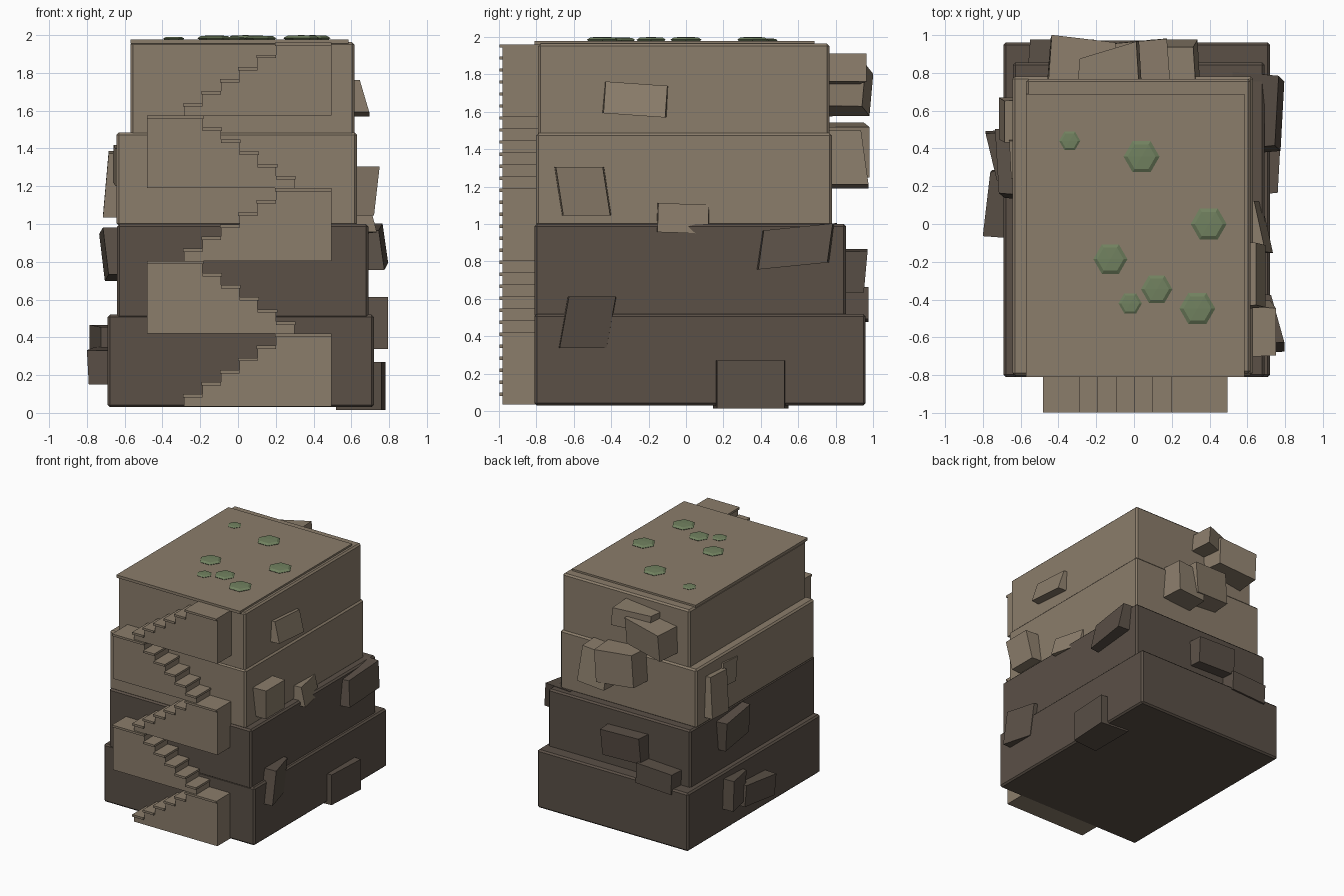
import bpy, bmesh, math
from mathutils import Vector

if "Cube" in bpy.data.objects:
    bpy.data.objects.remove(bpy.data.objects["Cube"])


def material(name, rgb):
    m = bpy.data.materials.new(name)
    m.diffuse_color = (*rgb, 1)
    m.use_nodes = True
    m.node_tree.nodes["Principled BSDF"].inputs["Base Color"].default_value = m.diffuse_color
    return m


TAN = material("tan_stone", (0.258, 0.205, 0.147))
DARK = material("dark_stone", (0.103, 0.080, 0.062))
GREEN = material("moss_green", (0.165, 0.220, 0.115))


def finish(name, bm, mat):
    bmesh.ops.recalc_face_normals(bm, faces=bm.faces)
    me = bpy.data.meshes.new(name)
    bm.to_mesh(me)
    bm.free()
    me.materials.append(mat)
    ob = bpy.data.objects.new(name, me)
    bpy.context.collection.objects.link(ob)
    return ob


def add_box(bm, lo, hi):
    lo, hi = Vector(lo), Vector(hi)
    for v in bmesh.ops.create_cube(bm, size=1)["verts"]:
        v.co = (lo + hi) / 2 + v.co * (hi - lo)


def box(name, lo, hi, mat, bevel=0):
    bm = bmesh.new()
    add_box(bm, lo, hi)
    ob = finish(name, bm, mat)
    if bevel:
        mod = ob.modifiers.new("bevel", 'BEVEL')
        mod.width, mod.segments = bevel, 1
    return ob


# Stacked cliff tiers and the top slab
box("tier_1", (-0.69, -0.81, 0.03), (0.72, 0.96, 0.52), DARK, 0.013)
box("tier_2", (-0.64, -0.81, 0.50), (0.69, 0.855, 1.00), DARK, 0.013)
box("tier_3", (-0.643, -0.80, 0.99), (0.63, 0.78, 1.485), TAN, 0.013)
box("tier_4", (-0.57, -0.79, 1.47), (0.617, 0.767, 1.963), TAN, 0.013)
box("top_slab", (-0.57, -0.81, 1.955), (0.585, 0.687, 1.978), TAN)

# Zigzag stairs: five flights, alternately mirrored
MID, RUN, FLIGHT = 0.007, 0.0975, 0.385
RISE = FLIGHT / 6
for f in range(5):
    base = 0.035 + f * FLIGHT
    side = 1 if f % 2 == 0 else -1
    blocks, treads = bmesh.new(), bmesh.new()
    for s in range(7):
        a = (s - 3) * RUN
        b = a + RUN * (2 if s == 6 else 1)
        top = base + min(s + 1, 6) * RISE
        xs = sorted((MID + side * a, MID + side * b))
        add_box(blocks, (xs[0], -0.981, base), (xs[1], -0.75, top - 0.018))
        if s == 6:
            continue
        if s == 5:
            b += 2 * RUN            # last tread also covers the landing
        xs = sorted((MID + side * (a - 0.006), MID + side * b))
        add_box(treads, (xs[0], -0.997, top - 0.018), (xs[1], -0.75, top))
    finish(f"stair_blocks_{f + 1}", blocks, TAN)
    finish(f"stair_treads_{f + 1}", treads, TAN)


# Skewed rocks growing out of a wall
def rock(name, axis, sign, mat, u, z, w, h, d, roll=0, yaw=0, pitch=0, lean=0):
    bm = bmesh.new()
    rings = []
    for depth, grow in ((0, 1), (-0.25, 1.12)):
        ring = []
        for su, sz in ((-1, -1), (1, -1), (1, 1), (-1, 1)):
            pu, pz = su * w / 2 * grow + sz * lean, sz * h / 2
            ru = u + pu * math.cos(roll) - pz * math.sin(roll)
            rz = z + pu * math.sin(roll) + pz * math.cos(roll)
            out = sign * (d + depth + (su * yaw + sz * pitch if depth == 0 else 0))
            ring.append(bm.verts.new((out, ru, rz) if axis == 'x' else (ru, out, rz)))
        rings.append(ring)
    bm.faces.new(rings[0])
    bm.faces.new(rings[1])
    for i in range(4):
        j = (i + 1) % 4
        bm.faces.new((rings[0][i], rings[0][j], rings[1][j], rings[1][i]))
    finish(name, bm, mat)


# Each rock: colour, along, height, width, tall, reach, roll, yaw, pitch, lean
right_rocks = [
    (TAN, -0.27, 1.665, 0.33, 0.17, 0.67, -0.07, 0.0, -0.025, 0.0),
    (TAN, -0.55, 1.175, 0.25, 0.26, 0.735, 0.0, 0.0, 0.015, -0.02),
    (TAN, -0.015, 1.03, 0.27, 0.155, 0.685, -0.03, -0.03, -0.02, 0.0),
    (DARK, 0.585, 0.88, 0.37, 0.205, 0.77, 0.1, 0.01, -0.015, 0.025),
    (DARK, -0.525, 0.475, 0.25, 0.275, 0.76, 0.0, -0.035, 0.0, 0.025),
    (DARK, 0.345, 0.143, 0.36, 0.255, 0.77, 0.0, 0.01, 0.0, 0.0),
]
left_rocks = [
    (TAN, 0.55, 1.21, 0.22, 0.34, 0.70, 0.05, 0.0, -0.015, 0.0),
    (TAN, 0.35, 1.31, 0.2, 0.2, 0.655, 0.1, 0.005, 0.0, 0.0),
    (DARK, 0.32, 0.84, 0.34, 0.25, 0.71, -0.1, 0.01, 0.015, 0.0),
    (DARK, 0.36, 0.335, 0.25, 0.25, 0.755, 0.05, 0.03, 0.0, 0.0),
    (DARK, 0.11, 0.25, 0.34, 0.18, 0.775, 0.05, -0.02, 0.005, 0.0),
]
back_rocks = [
    (TAN, -0.13, 1.82, 0.30, 0.15, 0.92, 0.1, 0.045, 0.0, 0.0),
    (TAN, -0.27, 1.715, 0.34, 0.22, 0.97, 0.15, -0.02, 0.01, 0.02),
    (TAN, 0.0, 1.395, 0.33, 0.27, 0.965, -0.07, 0.015, 0.0, 0.0),
    (TAN, 0.2, 1.345, 0.25, 0.29, 0.955, 0.08, 0.0, -0.02, 0.0),
    (DARK, -0.06, 0.75, 0.36, 0.22, 0.96, -0.03, 0.0, 0.01, 0.0),
    (DARK, -0.38, 0.57, 0.33, 0.17, 0.975, 0.05, 0.0, 0.0, 0.0),
]
for label, axis, sign, group in (("right", 'x', 1, right_rocks),
                                 ("left", 'x', -1, left_rocks),
                                 ("back", 'y', 1, back_rocks)):
    for i, (mat, *shape) in enumerate(group):
        rock(f"{label}_rock_{i + 1}", axis, sign, mat, *shape)

# Flat six-sided moss tufts on the top
tufts = [(-0.34, 0.44, 0.056), (0.04, 0.356, 0.095), (0.395, 0.0, 0.095),
         (-0.125, -0.186, 0.09), (0.12, -0.345, 0.083), (-0.02, -0.42, 0.062),
         (0.335, -0.447, 0.095)]
for i, (x, y, r) in enumerate(tufts):
    bm = bmesh.new()
    tall = 0.022 * r / 0.095
    rings = []
    for scale, lift in ((0.85, -0.005), (1.0, 0.3 * tall), (0.78, 0.85 * tall)):
        rings.append([bm.verts.new((x + r * scale * math.cos(k * math.pi / 3),
                                    y + r * scale * math.sin(k * math.pi / 3),
                                    1.978 + lift)) for k in range(6)])
    tip = bm.verts.new((x, y, 1.978 + tall))
    bm.faces.new(rings[0])
    for k in range(6):
        n = (k + 1) % 6
        for lo, hi in zip(rings, rings[1:]):
            bm.faces.new((lo[k], lo[n], hi[n], hi[k]))
        bm.faces.new((rings[2][k], rings[2][n], tip))
    finish(f"moss_tuft_{i + 1}", bm, GREEN)
